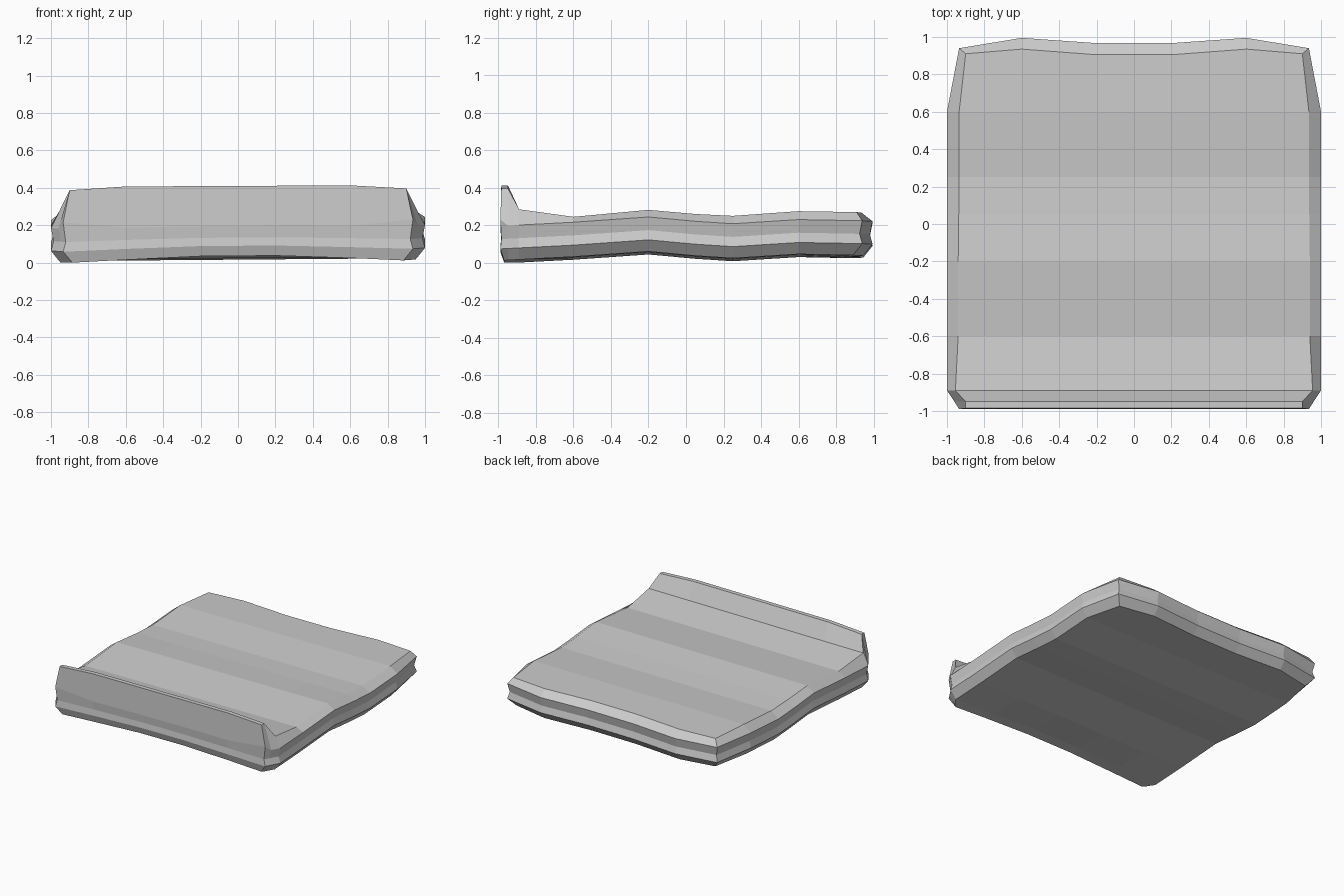
import bpy, bmesh

cube = bpy.data.objects.get("Cube")
if cube:
    bpy.data.objects.remove(cube)

# Stations across (columns) and along (rows) the slab
cols = [-1, -0.6, -0.2, 0.2, 0.6, 1]
rows = [-0.985, -0.95, -0.89, -0.6, -0.2, 0.05, 0.25, 0.6, 0.94]
wave = [-0.02, -0.018, -0.015, 0, 0.028, 0.005, -0.008, 0.014, 0.008]
half = [0.935, 0.96, 1, 1, 1, 1, 1, 1, 0.935]
top_half = [0.9, 0.9, 0.955, 0.94, 0.94, 0.937, 0.935, 0.935, 0.9]
top_z = [0.41, 0.41, 0.28, 0.24, 0.277, 0.255, 0.245, 0.27, 0.265]
back_bow = [0, 0.055, 0.027, 0.027, 0.055, 0]
back_top = [0.91, 0.935, 0.905, 0.905, 0.935, 0.91]
# Side profile from the bottom up: height, inset
levels = [(0.024, 0.05), (0.086, 0), (0.138, 0.014), (0.208, 0)]
NC, NR, TOP = len(cols), len(rows), len(levels)


def position(level, i, j):
    """Place one grid point of one level of the slab."""
    edge = i in (0, NC - 1)
    x, y = cols[i], rows[j]
    tilt = 0.008 * x
    if level == TOP:
        x = x * top_half[j] if edge else x
        if j == NR - 1:
            y = back_top[i]
        z = top_z[j] + tilt * 0.6 - (0.018 if edge and j < 2 else 0)
        return x, y, z
    height, inset = levels[level]
    x = x * (half[j] - inset) if edge else x
    if j == NR - 1:
        y += back_bow[i] - inset
    elif j == 0:
        y += inset * 0.4 - 0.005
    # The underside arches up along the front
    arch = 0.04 * (1 - abs(cols[i])) * (1 - level / 4) if j < 3 else 0
    z = height + wave[j] + tilt + arch
    if level == 3 and edge and j == 0:
        z += 0.035
    return x, y, max(z, 0)


def build_slab():
    bm = bmesh.new()
    grid = {}
    for level in range(TOP + 1):
        for i in range(NC):
            for j in range(NR):
                inner = 0 < i < NC - 1 and 0 < j < NR - 1
                if inner and 0 < level < TOP:
                    continue
                grid[level, i, j] = bm.verts.new(position(level, i, j))
    # Wavy top and underside
    for i in range(NC - 1):
        for j in range(NR - 1):
            for level in (0, TOP):
                quad = [grid[level, i + a, j + b] for a, b in ((0, 0), (1, 0), (1, 1), (0, 1))]
                bm.faces.new(quad if level else quad[::-1])
    # Grooved walls around the rim
    rim = [(i, 0) for i in range(NC - 1)]
    rim += [(NC - 1, j) for j in range(NR - 1)]
    rim += [(i, NR - 1) for i in range(NC - 1, 0, -1)]
    rim += [(0, j) for j in range(NR - 1, 0, -1)]
    for k, a in enumerate(rim):
        b = rim[(k + 1) % len(rim)]
        for level in range(TOP):
            bm.faces.new([grid[level, *a], grid[level, *b],
                          grid[level + 1, *b], grid[level + 1, *a]])
    bmesh.ops.recalc_face_normals(bm, faces=bm.faces)
    low = min(v.co.z for v in bm.verts)
    for v in bm.verts:
        v.co.z -= low
    mesh = bpy.data.meshes.new("wavy_slab")
    bm.to_mesh(mesh)
    bm.free()
    slab = bpy.data.objects.new("wavy_slab", mesh)
    bpy.context.collection.objects.link(slab)
    return slab


# Single plain grey
grey = bpy.data.materials.new("plain_grey")
grey.use_nodes = True
colour = (0.6, 0.6, 0.6, 1)
grey.diffuse_color = colour
grey.node_tree.nodes["Principled BSDF"].inputs["Base Color"].default_value = colour

build_slab().data.materials.append(grey)
